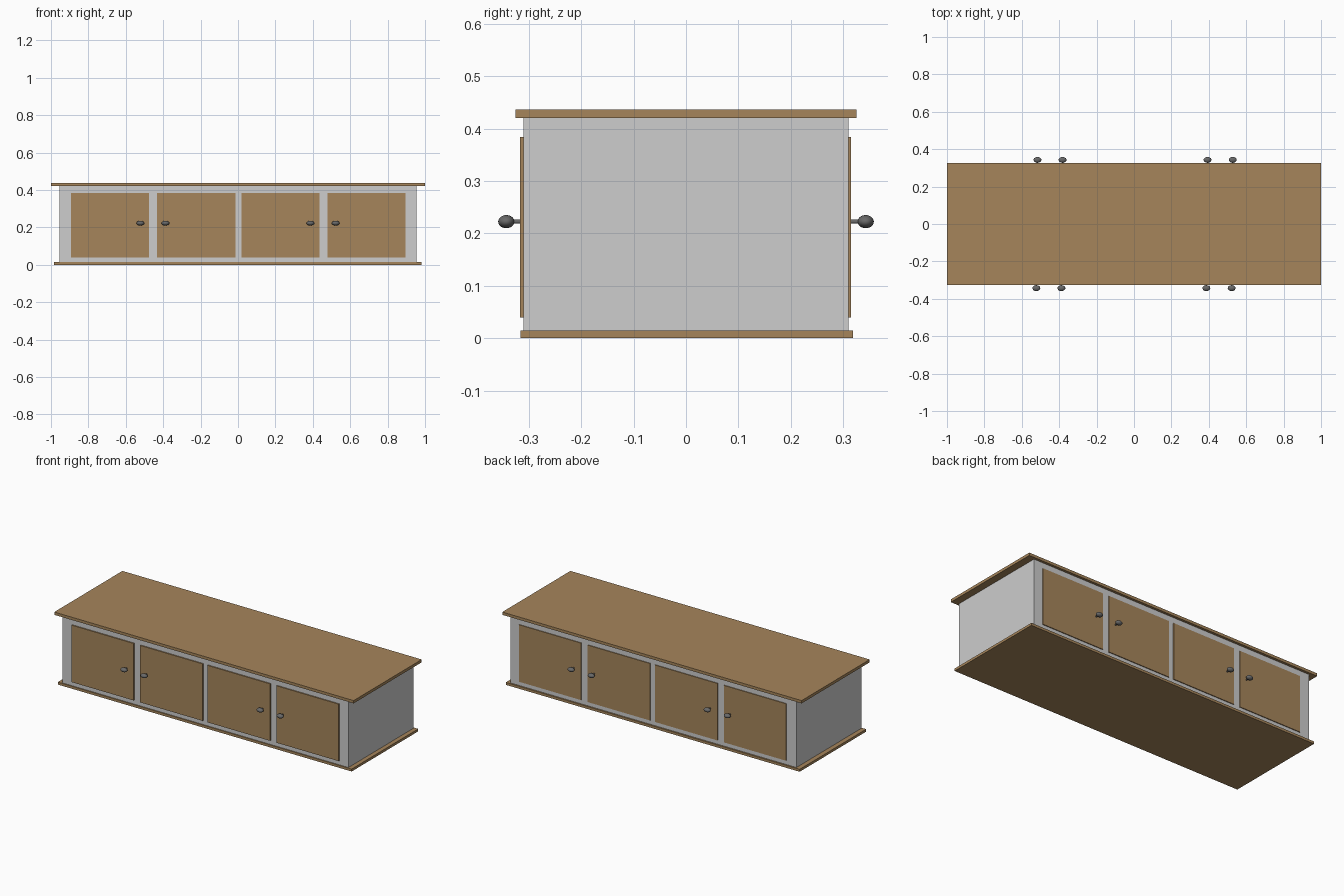
import bpy
import math

if "Cube" in bpy.data.objects:
    bpy.data.objects.remove(bpy.data.objects["Cube"])


def material(name, rgb):
    m = bpy.data.materials.new(name)
    m.diffuse_color = (*rgb, 1.0)
    m.use_nodes = True
    m.node_tree.nodes["Principled BSDF"].inputs["Base Color"].default_value = m.diffuse_color
    return m


WOOD = material("brown_wood", (0.38, 0.235, 0.105))
GREY = material("light_grey", (0.61, 0.61, 0.61))
METAL = material("dark_metal", (0.14, 0.14, 0.14))


def box(name, x, y, z, mat):
    """Box from (min, max) ranges on each axis."""
    bpy.ops.mesh.primitive_cube_add(
        size=1, location=[(r[0] + r[1]) / 2 for r in (x, y, z)])
    ob = bpy.context.object
    ob.name = name
    ob.scale = [r[1] - r[0] for r in (x, y, z)]
    bpy.ops.object.transform_apply(location=False, rotation=False, scale=True)
    ob.data.materials.append(mat)
    return ob


def knob(name, x, z, side):
    # thin stem
    bpy.ops.mesh.primitive_cylinder_add(
        vertices=16, radius=0.004, depth=0.026,
        location=(x, side * 0.324, z), rotation=(math.pi / 2, 0, 0))
    stem = bpy.context.object
    stem.name = name + "_stem"
    stem.data.materials.append(METAL)
    bpy.ops.object.shade_smooth_by_angle()
    # flattened oval ball
    bpy.ops.mesh.primitive_uv_sphere_add(
        segments=24, ring_count=14, radius=1, location=(x, side * 0.343, z))
    ball = bpy.context.object
    ball.name = name + "_ball"
    ball.scale = (0.021, 0.0155, 0.0125)
    bpy.ops.object.transform_apply(location=False, rotation=False, scale=True)
    ball.data.materials.append(METAL)
    bpy.ops.object.shade_smooth()


# carcass with overhanging top and base boards
box("cabinet_body", (-0.955, 0.955), (-0.31, 0.31), (0.01, 0.425), GREY)
box("top_board", (-1.0, 1.0), (-0.325, 0.325), (0.42, 0.437), WOOD)
box("base_board", (-0.983, 0.981), (-0.316, 0.319), (0.0, 0.015), WOOD)

# four doors with knobs on both long sides
DOORS = [(-0.892, -0.475, -0.522), (-0.432, -0.014, -0.388),
         (0.018, 0.436, 0.387), (0.478, 0.895, 0.522)]
for label, side, shift in (("front", -1, 0.0), ("back", 1, 0.006)):
    for i, (x0, x1, kx) in enumerate(DOORS, 1):
        y = sorted((side * 0.305, side * (0.317 if side < 0 else 0.315)))
        box(f"{label}_door_{i}", (x0 + shift / 3, x1 + shift / 3), y,
            (0.04, 0.384), WOOD)
        knob(f"{label}_knob_{i}", kx + shift, 0.2225, side)
